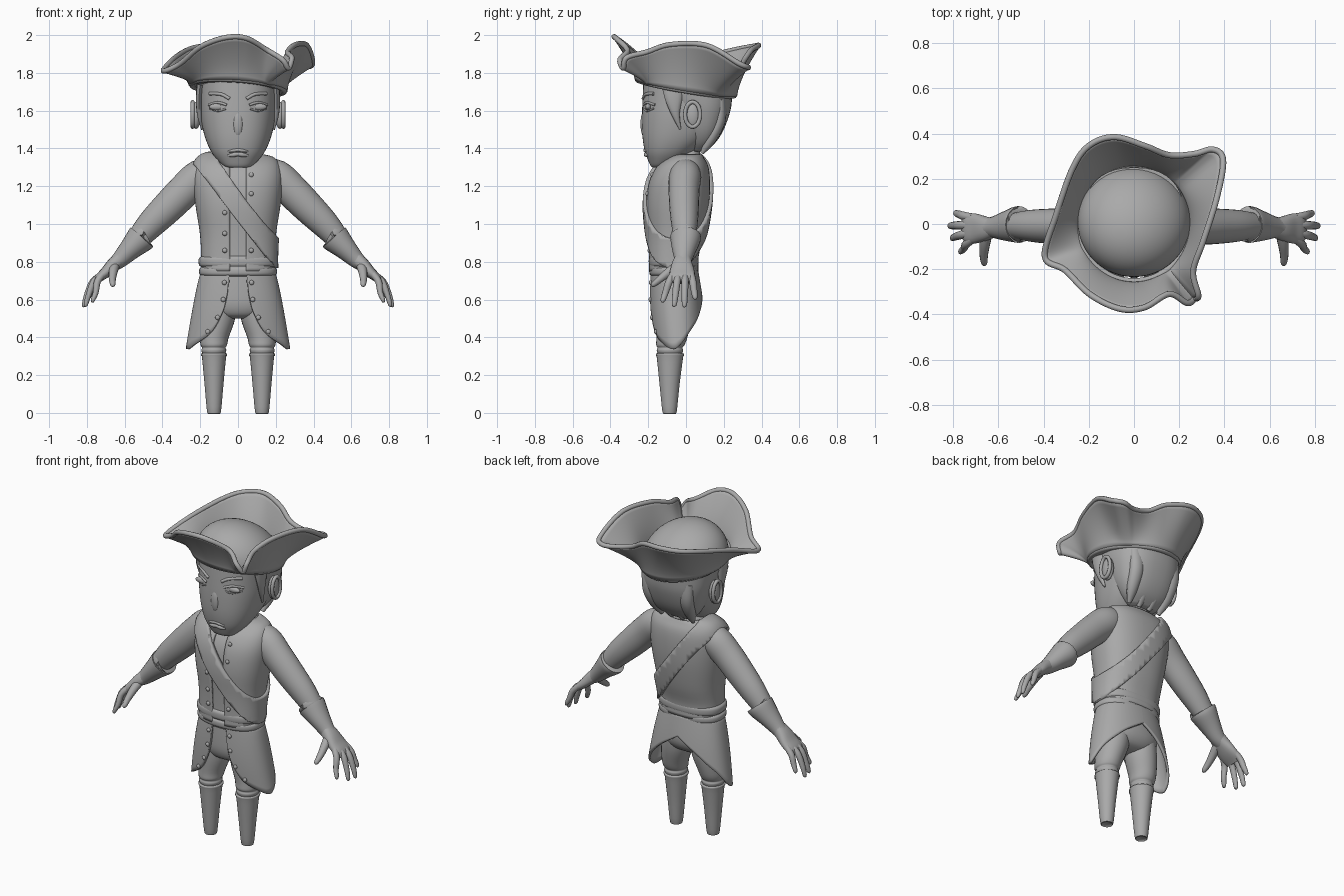
import bpy, bmesh, math
from mathutils import Vector
from mathutils.bvhtree import BVHTree

if "Cube" in bpy.data.objects:
    bpy.data.objects.remove(bpy.data.objects["Cube"])

GREY = bpy.data.materials.new("plain grey")
GREY.diffuse_color = (0.4, 0.4, 0.4, 1)
GREY.use_nodes = True
GREY.node_tree.nodes["Principled BSDF"].inputs["Base Color"].default_value = GREY.diffuse_color


def finish(name, bm, mirror=False, thick=0, offset=1):
    bmesh.ops.recalc_face_normals(bm, faces=bm.faces)
    me = bpy.data.meshes.new(name)
    bm.to_mesh(me)
    bm.free()
    me.materials.append(GREY)
    for p in me.polygons:
        p.use_smooth = True
    me.set_sharp_from_angle(angle=math.radians(50))
    ob = bpy.data.objects.new(name, me)
    bpy.context.collection.objects.link(ob)
    if thick:
        m = ob.modifiers.new("thickness", 'SOLIDIFY')
        m.thickness, m.offset = thick, offset
    if mirror:
        ob.modifiers.new("mirror", 'MIRROR')
    return ob


def spline(pts, steps, closed=False):
    """Catmull-Rom through tuples of any length."""
    n, out = len(pts), []
    get = lambda i: pts[i % n] if closed else pts[max(0, min(n - 1, i))]
    for i in range(n if closed else n - 1):
        a, b, c, d = (get(i + k) for k in (-1, 0, 1, 2))
        for s in range(steps):
            t = s / steps
            out.append([q + .5 * t * (r - p + t * (2 * p - 5 * q + 4 * r - w + t * (3 * (q - r) + w - p)))
                        for p, q, r, w in zip(a, b, c, d)])
    if not closed:
        out.append(list(pts[-1]))
    return out


def skin(rows, wrap=True, closed=False):
    """bmesh from rows of points, capped when open along its length."""
    bm = bmesh.new()
    vs = [[bm.verts.new(p) for p in r] for r in rows]
    n, m = len(rows[0]), len(rows)
    for i in range(m if closed else m - 1):
        for j in range(n if wrap else n - 1):
            a, b, k = vs[i], vs[(i + 1) % m], (j + 1) % n
            bm.faces.new((a[j], a[k], b[k], b[j]))
    if wrap and not closed:
        bm.faces.new(vs[0])
        bm.faces.new(vs[-1])
    return bm


def tube(name, pts, level=False, power=2, sides=16, steps=4, ref=None, closed=False, mirror=False):
    """Loft of (x, y, z, radius a, radius b); level keeps every ring horizontal."""
    path = spline(pts, steps, closed)
    P = [Vector(p[:3]) for p in path]
    d = P[-1] - P[0]
    ref = Vector(ref or ((1, 0, 0) if abs(d.y) > .7 * d.length else (0, 1, 0)))
    rows = []
    for i, p in enumerate(path):
        if level:
            A, B = Vector((1, 0, 0)), Vector((0, 1, 0))
        else:
            t = (P[(i + 1) % len(P)] - P[i - 1]) if closed else P[min(i + 1, len(P) - 1)] - P[max(i - 1, 0)]
            B = t.cross(ref).normalized()
            A = B.cross(t).normalized()
        row = []
        for k in range(sides):
            c, s = math.cos(k * math.tau / sides), math.sin(k * math.tau / sides)
            e = 2 / power
            row.append(P[i] + A * p[3] * math.copysign(abs(c) ** e, c) + B * p[4] * math.copysign(abs(s) ** e, s))
        rows.append(row)
    return finish(name, skin(rows, closed=closed), mirror)


def rings(name, data, x=0, **kw):
    """Vertical loft from (z, centre y, radius x, radius y)."""
    return tube(name, [(x, cy, z, a, b) for z, cy, a, b in data], level=True, **kw)


def ball(name, pos, scale, mirror=False, seg=20):
    bm = bmesh.new()
    bmesh.ops.create_uvsphere(bm, u_segments=seg, v_segments=seg // 2, radius=1)
    for v in bm.verts:
        v.co = Vector(a * b + c for a, b, c in zip(v.co, scale, pos))
    return finish(name, bm, mirror)


def front_of(ob):
    tree = BVHTree.FromPolygons([v.co for v in ob.data.vertices], [p.vertices for p in ob.data.polygons])
    return lambda x, z: tree.ray_cast(Vector((x, -2, z)), Vector((0, 1, 0)))[0].y


def cut(bm, co, no):
    """Remove the part on the normal side of the plane."""
    bmesh.ops.bisect_plane(bm, geom=bm.verts[:] + bm.edges[:] + bm.faces[:], plane_co=co, plane_no=no, clear_outer=True)


# Torso
torso = rings("waistcoat_torso", [(.72, -.065, .185, .12), (.83, -.065, .183, .12), (.95, -.052, .19, .138),
              (1.1, -.045, .213, .155), (1.22, -.035, .225, .15), (1.3, -.018, .215, .125), (1.345, 0, .18, .085),
              (1.37, .01, .1, .065), (1.45, 0, .075, .07)], power=2.4, sides=56)

# Open coat over the torso
bm = bmesh.new()
bm.from_mesh(torso.data)
cut(bm, (0, 0, 1.36), (0, 0, 1))
cut(bm, (0, 0, .75), (0, 0, -1))
for s in (-1, 1):
    bmesh.ops.bisect_plane(bm, geom=bm.verts[:] + bm.edges[:] + bm.faces[:], plane_co=(s * .042, 0, 0), plane_no=(1, 0, 0))
bmesh.ops.delete(bm, geom=[f for f in bm.faces if abs(f.calc_center_median().x) < .041
                           and f.calc_center_median().y < -.03], context='FACES')
coat = finish("coat_body", bm, thick=.012)

# Shoulder belt: slanted slice of the torso surface
bm = bmesh.new()
bm.from_mesh(torso.data)
n = Vector((.805, 0, .593))
cut(bm, n * .7, n)
cut(bm, n * .602, -n)
cut(bm, (0, 0, .74), (0, 0, -1))
finish("shoulder_belt", bm, thick=.03)

# Waist sash
rings("waist_sash", [(.722, -.065, .185, .115), (.735, -.065, .204, .128), (.76, -.065, .205, .129),
      (.772, -.065, .196, .122), (.785, -.065, .207, .131), (.818, -.065, .207, .131), (.832, -.065, .185, .118)],
      power=2.4, sides=48)

# Breeches and boots
rings("breeches_seat", [(.76, -.065, .175, .11), (.65, -.06, .19, .118), (.57, -.06, .185, .115),
      (.52, -.065, .14, .09), (.5, -.07, .07, .05)], power=2.3, sides=36)
tube("breeches_leg", [(.09, -.06, .62, .085, .1), (.105, -.065, .5, .09, .095), (.125, -.075, .4, .076, .082),
     (.128, -.083, .36, .07, .075), (.128, -.085, .345, .062, .066), (.128, -.085, .33, .066, .07),
     (.128, -.085, .3, .055, .06)], level=True, sides=28, mirror=True)
rings("boot", [(0, -.087, .028, .028), (.008, -.087, .037, .038), (.15, -.087, .05, .053), (.295, -.085, .064, .07),
      (.302, -.085, .069, .074), (.314, -.085, .068, .073), (.318, -.085, .05, .05)], x=.127, sides=28, mirror=True)

# Coat skirt: hem height follows the angle round from the front
hem = [(.25, .71), (.265, .62), (.37, .52), (.63, .415), (1.15, .35), (1.42, .338), (1.6, .36), (1.96, .43),
       (2.3, .49), (2.65, .555), (3.14159, .63)]
rows = []
for a, zb in spline(hem, 5):
    row = []
    for k in range(13):
        z = .75 + (zb - .75) * k / 12
        f = max(0, (.75 - z) / .4)
        rx, ry = .188 + .08 * f ** .8, .12 + .018 * math.sin(min(f, 1) * 2.6)
        row.append((rx * math.sin(a), -.062 + .025 * f - ry * math.copysign(abs(math.cos(a)) ** .85, math.cos(a)), z))
    rows.append(row)
skirt = finish("coat_skirt", skin(rows, wrap=False), mirror=True, thick=.014, offset=0)

# Buttons
chest, tail = front_of(torso), front_of(skirt)
for z in (1.26, 1.16, 1.06, .95, .86):
    ball("coat_button", (.07, chest(.07, z) - .014, z), (.013, .009, .013), True, 12)
for x, z in ((.072, .69), (.078, .6), (.108, .505), (.16, .43)):
    ball("skirt_button", (x, tail(x, z) - .009, z), (.013, .009, .013), True, 12)

# Arms, gauntlets and hands
tube("sleeve", [(.13, 0, 1.265, .07, .075), (.2, -.004, 1.25, .085, .092), (.28, -.01, 1.18, .082, .09),
     (.37, -.01, 1.09, .078, .085), (.46, -.008, 1.0, .07, .075), (.54, -.008, .91, .055, .058)], sides=24, mirror=True)
tube("gauntlet_cuff", [(.535, -.005, .905, .06, .058), (.51, -.003, .93, .077, .074), (.517, -.003, .922, .081, .078),
     (.57, -.01, .868, .065, .06), (.625, -.015, .812, .047, .045), (.66, -.018, .785, .046, .036)], sides=24, mirror=True)
tube("palm", [(.62, -.015, .82, .042, .038), (.66, -.02, .785, .055, .036), (.7, -.02, .745, .066, .029),
     (.735, -.02, .715, .066, .023), (.755, -.02, .692, .05, .014)], power=2.4, sides=20, mirror=True)
for yk, x, y, z in ((.028, .79, .048, .6), (-.004, .815, -.008, .56), (-.038, .805, -.062, .562), (-.068, .768, -.122, .585)):
    tube("finger", [(.715, yk, .735, .018, .018), (.745 + (x - .77) * .5, yk * .6 + y * .4, .695, .019, .018),
         (x - .015, yk * .25 + y * .75, (z + .69) / 2, .017, .015), (x, y, z + .012, .013, .011), (x, y, z, .005, .005)],
         sides=12, mirror=True)
tube("thumb", [(.65, -.035, .785, .026, .026), (.66, -.085, .75, .024, .024), (.665, -.135, .71, .019, .019),
     (.663, -.172, .68, .014, .014), (.662, -.182, .67, .005, .005)], sides=12, mirror=True)

# Head and face
head = rings("head", [(1.298, -.145, .035, .025), (1.305, -.135, .07, .05), (1.335, -.11, .105, .09),
             (1.385, -.082, .143, .136), (1.46, -.045, .175, .185), (1.56, -.015, .197, .218),
             (1.66, 0, .205, .23), (1.76, .005, .21, .23)], power=2.25, sides=48)
face = front_of(head)
ball("eye", (.107, face(.107, 1.62) + .006, 1.62), (.046, .016, .019), True)
for name, r, line in (("eyebrow", .009, ((.045, 1.663), (.09, 1.687), (.15, 1.69))),
                      ("upper_eyelid", .007, ((.06, 1.63), (.107, 1.643), (.155, 1.63))),
                      ("lower_eyelid", .005, ((.065, 1.61), (.107, 1.598), (.15, 1.612)))):
    tube(name, [(x, face(x, z), z, r, r) for x, z in line], ref=(0, 0, 1), sides=10, mirror=True)
ball("nose", (0, face(0, 1.53) + .012, 1.53), (.028, .02, .07))
for z, r in ((1.392, .009), (1.37, .012)):
    tube("lip", [(x, face(x, z) + .002, z - abs(x) * .15, r * k, r * k) for x, k in
                 ((-.055, .4), (-.025, 1), (0, .9), (.025, 1), (.055, .4))], ref=(0, 0, 1), sides=10)
ball("ear", (.222, .035, 1.575), (.026, .042, .072), True)
tube("ear_rim", [(.24, .035 + .04 * math.sin(a), 1.58 + .066 * math.cos(a), .011, .011)
     for a in [k * math.tau / 8 for k in range(8)]], ref=(1, 0, 0), closed=True, sides=8, mirror=True)

# Hair
rings("hair_back", [(1.75, .02, .225, .23), (1.68, .05, .22, .195), (1.6, .075, .208, .16), (1.5, .085, .18, .115),
      (1.43, .08, .14, .075), (1.385, .065, .09, .035)], power=2.4, sides=40)
tube("sideburn", [(.2, -.07, 1.74, .06, .018), (.207, -.065, 1.66, .045, .016), (.203, -.055, 1.58, .022, .014),
     (.19, -.03, 1.5, .005, .005)], sides=12, mirror=True)
for x in (.04, .12):
    tube("hair_lock", [(x * 1.1, .18, 1.66, .03, .045), (x * 1.05, .175, 1.55, .035, .045),
         (x, .13, 1.45, .03, .035), (x * .9, .085, 1.375, .01, .012)], ref=(0, 1, 0), sides=14, mirror=True)

# Hat: tilted crown, swept brim and rolled edge
def tilt(x, y):
    return 1.722 - .16 * y - .07 * x

bm = bmesh.new()
bmesh.ops.create_uvsphere(bm, u_segments=48, v_segments=24, radius=1)
for v in bm.verts:
    x, y = v.co.x * .25, v.co.y * .245 + .01
    v.co = (x, y, max(v.co.z, -.05) * .215 + tilt(x, y))
finish("hat_crown", bm)

rim = [(-.395, -.145, 1.81), (-.345, .04, 1.87), (-.27, .25, 1.92), (-.195, .35, 1.94), (-.085, .385, 1.945),
       (.05, .345, 1.92), (.155, .305, 1.86), (.265, .31, 1.83), (.35, .33, 1.83), (.395, .28, 1.85),
       (.365, .11, 1.945), (.305, -.08, 1.95), (.262, -.21, 1.91), (.285, -.315, 1.88), (.267, -.332, 1.825),
       (.235, -.35, 1.87), (.155, -.31, 1.92), (.045, -.37, 1.983), (-.065, -.375, 1.987), (-.195, -.312, 1.94),
       (-.305, -.205, 1.85)]
edge = spline(rim, 8, True)
rows = []
for x, y, z in edge:
    a = math.atan2(y, x)
    bx, by = .253 * math.cos(a), .262 * math.sin(a)
    bz = tilt(bx, by)
    rows.append([(bx + (x - bx) * u ** 1.35, by + (y - by) * u ** 1.35, bz + (z - bz) * u)
                 for u in [k / 10 for k in range(11)]])
finish("hat_brim", skin(rows, wrap=False, closed=True), thick=.018, offset=0)
tube("hat_rolled_edge", [(*p, .014, .014) for p in rim], ref=(.01, .01, 1), closed=True, steps=8, sides=10)
tube("hat_band", [(.245 * math.cos(a), .255 * math.sin(a), tilt(.25 * math.cos(a), .26 * math.sin(a)), .014, .016)
     for a in [k * math.tau / 16 for k in range(16)]], ref=(0, 0, 1), closed=True, sides=10)
